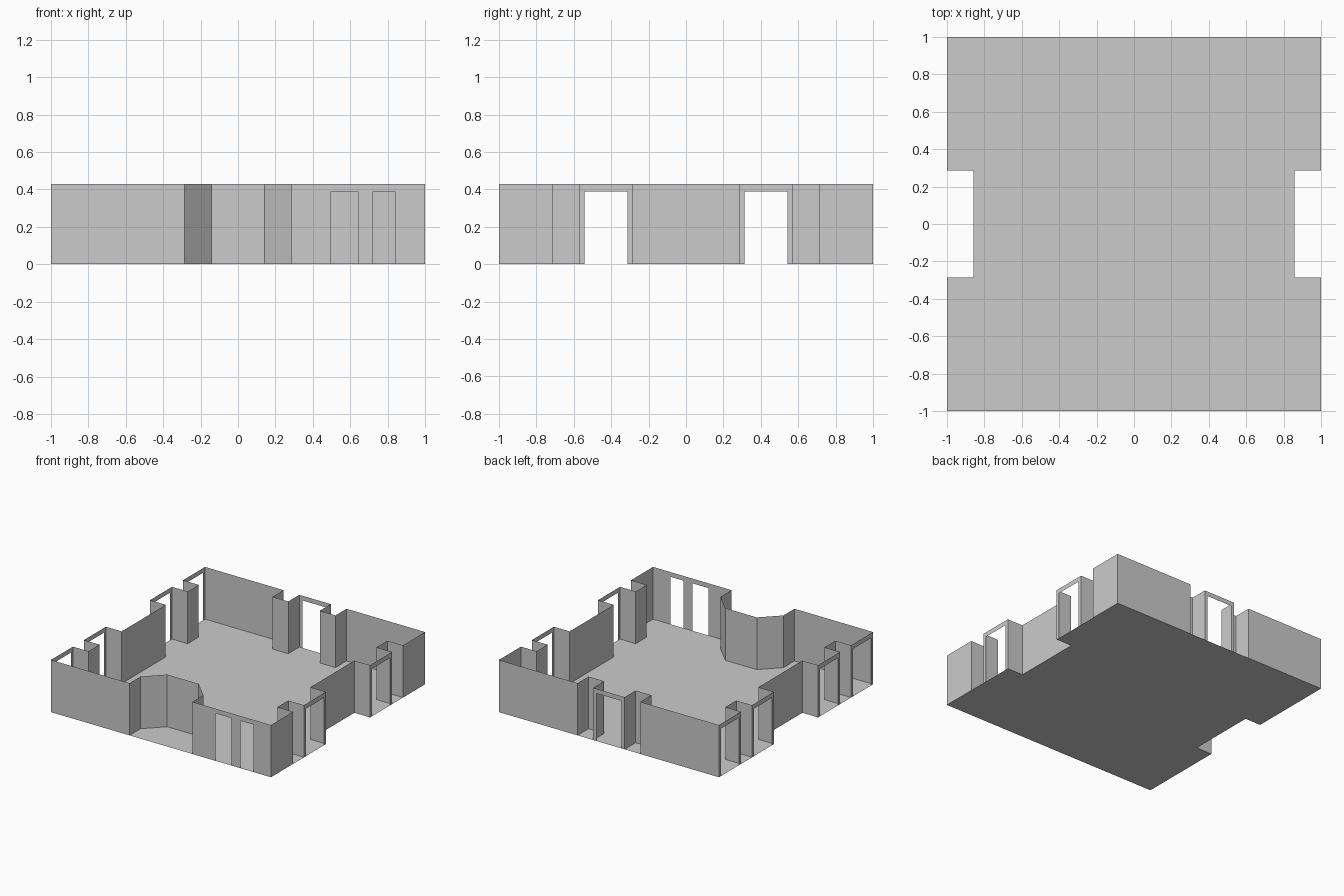
import bpy, bmesh
from mathutils import Vector

if "Cube" in bpy.data.objects:
    bpy.data.objects.remove(bpy.data.objects["Cube"])

U = 1 / 7              # plan module
H = 3 * U              # wall height
DOOR_H = 0.39
GAP = (0.028, 2 * U - 0.028)   # doorway span within a two-module wall


def finish(name, bm):
    bmesh.ops.remove_doubles(bm, verts=bm.verts, dist=1e-5)
    mesh = bpy.data.meshes.new(name)
    bm.to_mesh(mesh)
    bm.free()
    obj = bpy.data.objects.new(name, mesh)
    bpy.context.collection.objects.link(obj)
    return obj


def wall(name, pts, openings={}):
    """Thin wall along plan points; openings = {segment: [(start, end), ...]}."""
    bm = bmesh.new()
    for i, (p, q) in enumerate(zip(pts, pts[1:])):
        p, q = Vector(p) * U, Vector(q) * U
        d = (q - p).normalized()

        def panel(s, e, z0, pts_=(p, d)):
            a, b = pts_[0] + pts_[1] * s, pts_[0] + pts_[1] * e
            bm.faces.new([bm.verts.new((v.x, v.y, z)) for v, z in
                          ((b, z0), (a, z0), (a, H), (b, H))])

        at = 0
        for s, e in openings.get(i, []):
            panel(at, s, 0)
            panel(s, e, DOOR_H)    # lintel
            at = e
        panel(at, (q - p).length, 0)
    return finish(name, bm)


# Floor, with a notch in the middle of each side
bm = bmesh.new()
for x0, x1, y0, y1 in ((-7, 7, -7, -2), (-6, 6, -2, 2), (-7, 7, 2, 7)):
    xs = sorted({x0, -6, 6, x1})
    for a, b in zip(xs, xs[1:]):
        bm.faces.new([bm.verts.new((x * U, y * U, 0)) for x, y in
                      ((a, y0), (b, y0), (b, y1), (a, y1))])
finish("floor", bm)

# Front wall with faceted alcove and two narrow openings
wall("front_wall",
     [(-7, -7), (-2, -7), (-2, -6), (-1, -5), (1, -5), (2, -6), (2, -7), (7, -7)],
     {6: [(0.497 - 2 * U, 0.64 - 2 * U), (0.722 - 2 * U, 0.84 - 2 * U)]})

# Back wall with a doorway between two inward piers
wall("back_wall",
     [(7, 7), (2, 7), (2, 6), (1, 6), (1, 7), (-1, 7), (-1, 6), (-2, 6), (-2, 7), (-7, 7)],
     {4: [GAP]})

# Side walls: stepped piers and doorways, symmetric front to back
half = [(7, -7), (7, -5), (6, -5), (6, -4), (7, -4), (7, -2), (6, -2)]
side = half + [(x, -y) for x, y in reversed(half)]
wall("right_wall", side, {4: [GAP], 8: [GAP]})
# The left side has extra doorways at both corners
wall("left_wall", [(-x, -y) for x, y in side],
     {0: [GAP], 4: [GAP], 8: [GAP], 12: [GAP]})
